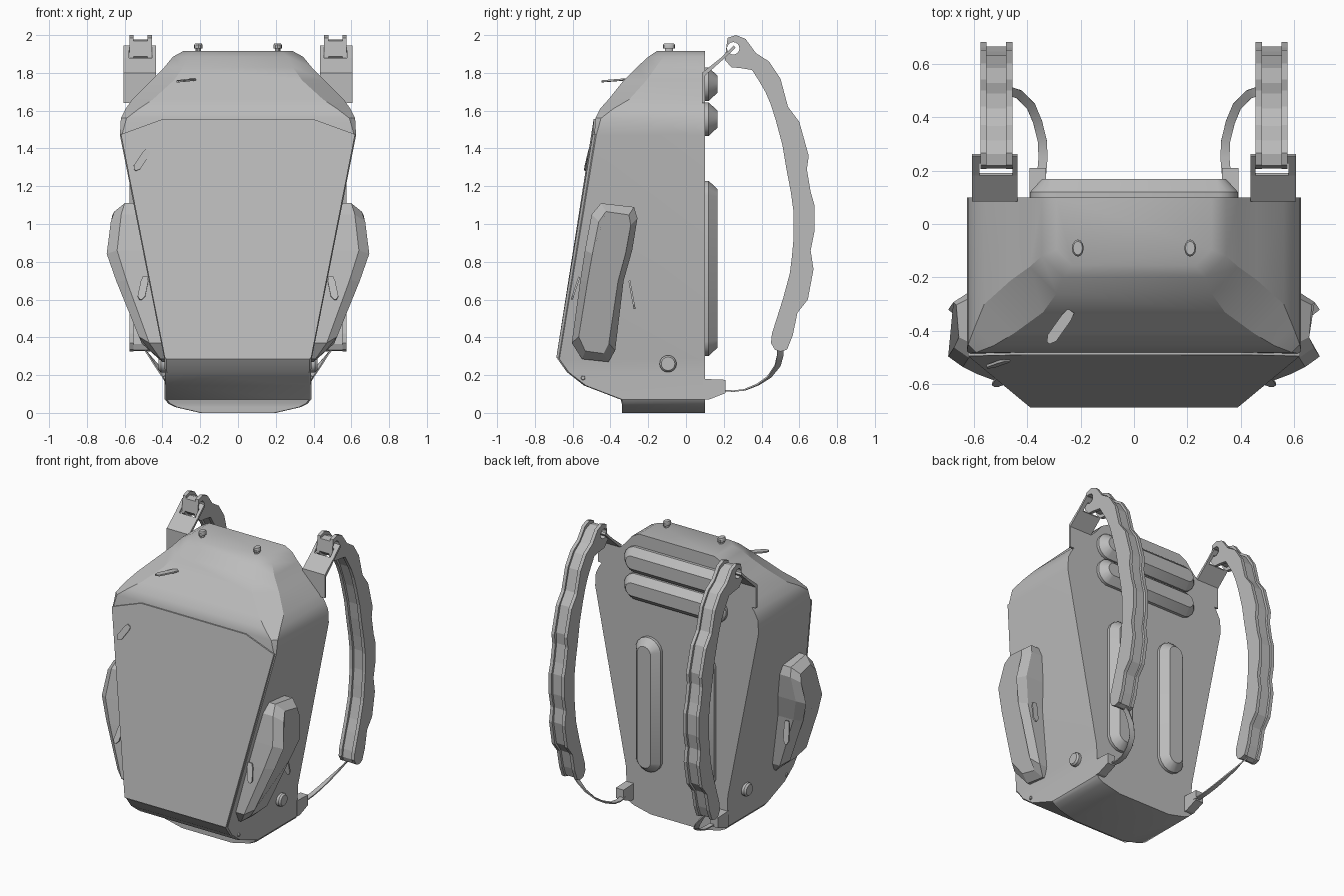
import bpy, bmesh, math
from mathutils import Vector, Matrix

if "Cube" in bpy.data.objects:
    bpy.data.objects.remove(bpy.data.objects["Cube"])

grey = bpy.data.materials.new("grey fabric")
grey.diffuse_color = (0.5, 0.5, 0.5, 1)
grey.use_nodes = True
grey.node_tree.nodes["Principled BSDF"].inputs["Base Color"].default_value = grey.diffuse_color


def loft(name, rings, smooth=True):
    """Join matching closed loops into a capped solid."""
    bm = bmesh.new()
    loops = [[bm.verts.new(p) for p in r] for r in rings]
    n = len(loops[0])
    for a, b in zip(loops, loops[1:]):
        for i in range(n):
            j = (i + 1) % n
            bm.faces.new((a[i], a[j], b[j], b[i]))
    bm.faces.new(loops[0])
    bm.faces.new(loops[-1])
    bmesh.ops.recalc_face_normals(bm, faces=bm.faces)
    me = bpy.data.meshes.new(name)
    bm.to_mesh(me)
    bm.free()
    me.materials.append(grey)
    ob = bpy.data.objects.new(name, me)
    bpy.context.collection.objects.link(ob)
    if smooth:
        bpy.ops.object.select_all(action='DESELECT')
        ob.select_set(True)
        bpy.context.view_layer.objects.active = ob
        bpy.ops.object.shade_smooth_by_angle(angle=math.radians(30))
    return ob


def prism(name, yz, x0, x1):
    return loft(name, [[(x, y, z) for y, z in yz] for x in (x0, x1)], False)


def box(name, lo, hi):
    return prism(name, [(lo[1], lo[2]), (hi[1], lo[2]), (hi[1], hi[2]), (lo[1], hi[2])], lo[0], hi[0])


def disc(name, centre, axis, rx, ry, depth, n=16):
    """Short elliptical cylinder with a bevelled end, growing along axis."""
    m = Matrix.Translation(centre) @ Vector(axis).to_track_quat('Z', 'Y').to_matrix().to_4x4()
    return loft(name, [[m @ Vector((rx * s * math.cos(t * math.tau / n), ry * s * math.sin(t * math.tau / n), h))
                        for t in range(n)] for s, h in ((1, 0), (1, depth * .7), (.8, depth))])


def interp(table, z):
    for (z0, v0), (z1, v1) in zip(table, table[1:]):
        if z <= z1:
            return v0 + (v1 - v0) * (z - z0) / (z1 - z0)
    return table[-1][1]


# Main bag: height, half width, front y, front corner chamfer
BACK = 0.10
levels = [(0, .20, -.34, .01), (.03, .33, -.34, .01), (.05, .37, -.34, .01), (.07, .385, -.345, .01),
          (.145, .385, -.54, .01), (.215, .387, -.63, .01), (.285, .39, -.68, .01),
          (1.47, .625, -.485, .01), (1.56, .62, -.48, .03), (1.61, .595, -.455, .07), (1.66, .56, -.41, .11),
          (1.76, .46, -.33, .12), (1.83, .39, -.26, .10), (1.885, .345, -.20, .08), (1.915, .29, -.155, .06)]
loft("bag_body", [[(w, BACK, z), (w, f + c, z), (w - c, f, z), (c - w, f, z), (-w, f + c, z), (-w, BACK, z)]
                  for z, w, f, c in levels])


def side_x(z):
    return interp([(.285, .39), (1.47, .625)], z)


# Front panel, slightly proud of the bag
panel = [(-.387, -.68, .29), (.387, -.68, .29), (.62, -.487, 1.475), (.40, -.482, 1.555),
         (-.40, -.482, 1.555), (-.62, -.487, 1.475)]
loft("front_panel", [[(x, y + d, z) for x, y, z in panel] for d in (.01, -.007)], False)

# Padding on the back: capsule outlines with sloped edges


def pad(name, cx, cz, hx, hz):
    def ring(y, inset):
        r = min(hx, hz)
        pts = []
        for i in range(16):
            a = (i + .5) * math.tau / 16
            c, s = math.cos(a), math.sin(a)
            pts.append((cx + c * (r - inset) + math.copysign(hx - r, c), y,
                        cz + s * (r - inset) + math.copysign(hz - r, s)))
        return pts
    loft(name, [ring(BACK - .01, 0), ring(BACK + .02, 0), ring(.168, .045)])


pad("upper_back_pad", 0, 1.74, .39, .09)
pad("middle_back_pad", 0, 1.555, .39, .09)
for s in (-1, 1):
    pad("long_back_pad", s * .205, .765, .097, .465)

# Shoulder strap: (inner y, z, outer y, z) down its length
strap = [(.205, 1.87, .22, 1.985), (.24, 1.83, .265, 2.0), (.29, 1.825, .315, 1.98), (.35, 1.815, .37, 1.905),
         (.385, 1.76, .44, 1.86), (.42, 1.70, .50, 1.77), (.45, 1.63, .54, 1.62), (.475, 1.55, .60, 1.54),
         (.51, 1.42, .65, 1.36), (.53, 1.30, .64, 1.29), (.555, 1.17, .66, 1.17), (.57, 1.06, .68, 1.10),
         (.57, .93, .68, .96), (.56, .82, .66, .86), (.55, .74, .675, .76), (.515, .61, .645, .60),
         (.49, .53, .59, .53), (.455, .42, .565, .41), (.45, .37, .535, .335), (.47, .335, .50, .325)]


def strap_outline(t):
    a = [(p[0] + (p[2] - p[0]) * t, p[1] + (p[3] - p[1]) * t) for p in strap]
    b = [(p[2] + (p[0] - p[2]) * t, p[3] + (p[1] - p[3]) * t) for p in strap]
    return b + a[::-1]


# Side pocket outline (y, z) and outer surface by height
pocket = [(-.55, .285), (-.41, .27), (-.375, .33), (-.33, .70), (-.285, .86), (-.257, 1.03), (-.275, 1.09),
          (-.45, 1.11), (-.50, 1.05), (-.535, .86), (-.56, .70), (-.605, .37)]
outer = [(.27, .45), (.33, .51), (.70, .645), (.86, .695), (1.08, .67), (1.11, .655)]


def pull(name, start, end, across):
    """Flat zip pull with a pointed tip."""
    a, b, w = Vector(start), Vector(end), Vector(across).normalized() * .02
    d = b - a
    n = d.cross(w).normalized() * .005
    pts = [a - w * .7, a + d * .2 - w, a + d * .85 - w, b - w * .3, b + w * .3, a + d * .85 + w, a + d * .2 + w, a + w * .7]
    loft(name, [[p + n * k for p in pts] for k in (-1, 1)], False)


for s in (-1, 1):
    # Strap: two cheeks around a recessed core, with an eyelet
    parts = [prism("strap_cheek", strap_outline(0), s * a, s * b) for a, b in ((.455, .478), (.552, .575))]
    parts.append(prism("strap_core", strap_outline(.14), s * .478, s * .552))
    hole = disc("eyelet_cutter", (s * .40, .25, 1.93), (s, 0, 0), .033, .033, .4)
    hole.hide_render = True
    hole.hide_viewport = True
    for ob in parts:
        m = ob.modifiers.new("eyelet", 'BOOLEAN')
        m.object = hole
        m.operation = 'DIFFERENCE'
        m.solver = 'EXACT'

    # Bent tab joining strap to bag, ending in a bar through the eyelet
    prism("strap_tab", [(.085, 1.64), (.10, 1.64), (.10, 1.785), (.19, 1.865), (.182, 1.878), (.085, 1.80)],
          s * .435, s * .605)
    for x0, x1 in ((.435, .455), (.577, .605)):
        prism("tab_arm", [(.19, 1.865), (.262, 1.932), (.254, 1.945), (.182, 1.878)], s * x0, s * x1)
    prism("tab_bar", [(.235, 1.907), (.262, 1.932), (.254, 1.945), (.227, 1.92)], s * .435, s * .605)

    # Lower anchor and webbing
    prism("strap_anchor", [(.09, .07), (.12, .07), (.21, .105), (.21, .175), (.09, .18)], s * .33, s * .39)
    path = [Vector((s * x, y, z)) for x, y, z in
            [(.515, .495, .36), (.475, .50, .31), (.43, .485, .25), (.385, .44, .19), (.36, .38, .15),
             (.343, .31, .122), (.34, .25, .115), (.345, .19, .12)]]
    rings = []
    for i, p in enumerate(path):
        t = path[min(i + 1, len(path) - 1)] - path[max(i - 1, 0)]
        w = t.cross(Vector((0, 0, 1))).normalized() * .017
        n = t.cross(w).normalized() * .004
        rings.append([p - w - n, p + w - n, p + w + n, p - w + n])
    loft("webbing", rings)

    # Side pocket
    def pocket_ring(f, inset):
        out = []
        for y, z in pocket:
            c = -.43 + (z - .69) * .16
            out.append((s * f(z), c + (y - c) * (1 - inset), .69 + (z - .69) * (1 - inset * .35)))
        return out
    loft("side_pocket", [pocket_ring(lambda z: side_x(z) - .03, 0),
                         pocket_ring(lambda z: max(interp(outer, z) - .055, side_x(z) + .015), 0),
                         pocket_ring(lambda z: interp(outer, z), .3)], False)
    pull("pocket_pull_front", (s * .49, -.565, .72), (s * .515, -.605, .60), (1, 0, 0))
    pull("pocket_pull_back", (s * .565, -.30, .70), (s * .575, -.272, .55), (1, 0, 0))

    # Rivets on the sides
    disc("side_rivet", (s * .38, -.095, .26), (s, 0, 0), .045, .045, .04)
    disc("flap_rivet", (s * .38, -.545, .185), (s, 0, 0), .012, .012, .014, 8)

    # Lugs on the lid
    disc("lid_lug_stem", (s * .21, -.09, 1.91), (0, 0, 1), .014, .022, .03, 10)
    disc("lid_lug_cap", (s * .21, -.09, 1.93), (0, 0, 1), .022, .032, .026, 12)

# Zip pulls on the front panel and lid
pull("panel_pull", (-.475, -.51, 1.39), (-.545, -.535, 1.285), (1, 0, -.6))
pull("lid_pull", (-.235, -.325, 1.765), (-.32, -.445, 1.755), (1, -.7, 0))
